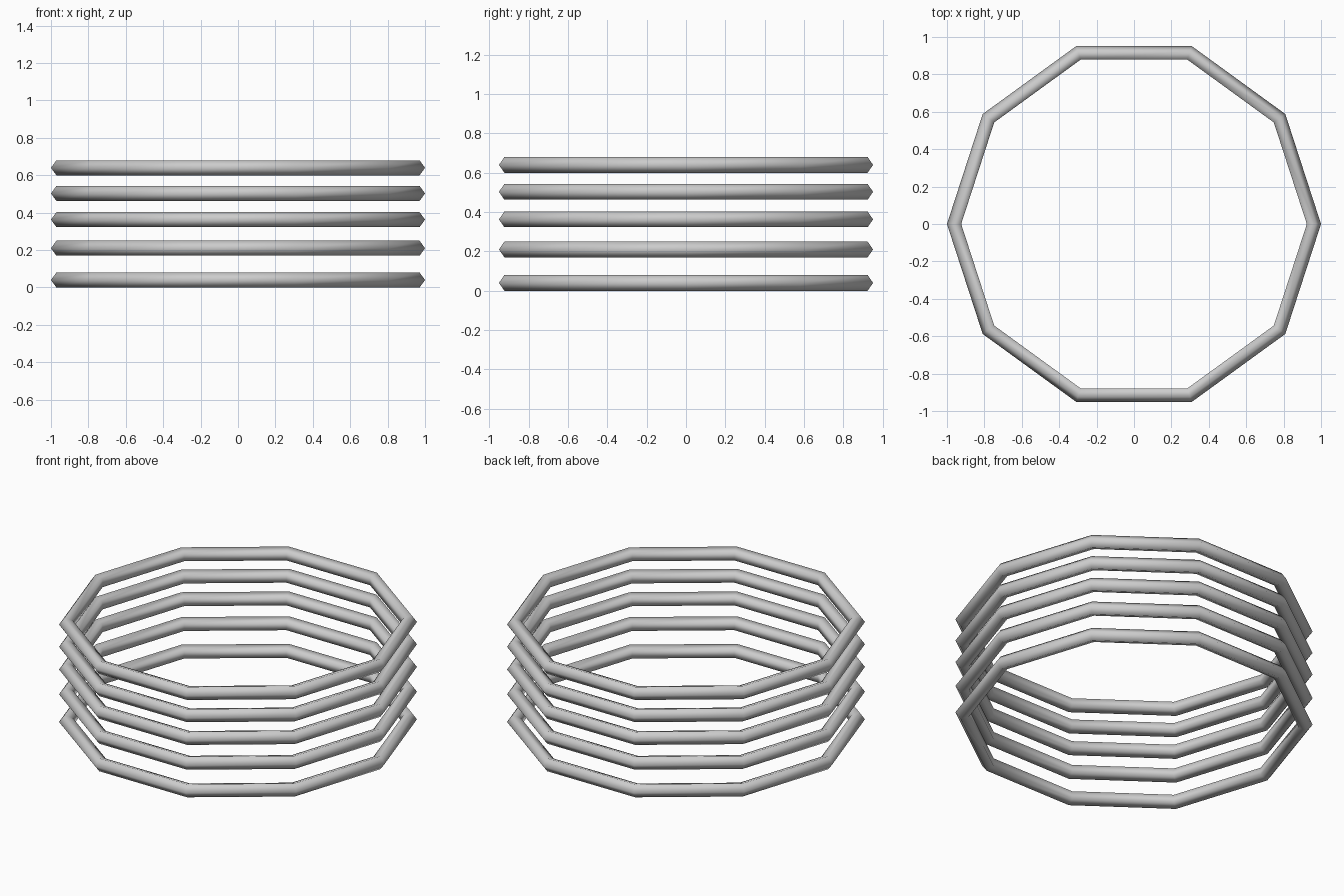
import bpy
import math

cube = bpy.data.objects.get("Cube")
if cube:
    bpy.data.objects.remove(cube, do_unlink=True)

# Plain grey for every ring
grey = bpy.data.materials.new("light_grey")
grey.use_nodes = True
colour = (0.6, 0.6, 0.6, 1.0)
grey.diffuse_color = colour
grey.node_tree.nodes["Principled BSDF"].inputs["Base Color"].default_value = colour

# Tube section is a pentagon with one corner pointing outward
HEIGHT = 0.08
tube_radius = HEIGHT / (2 * math.sin(math.radians(72)))
ring_radius = 1.0 - tube_radius

# Stack of ten-sided rings, slightly closer together towards the top
for i, z in enumerate((0.04, 0.21, 0.363, 0.503, 0.64), 1):
    bpy.ops.mesh.primitive_torus_add(
        major_segments=10, minor_segments=5,
        major_radius=ring_radius, minor_radius=tube_radius,
        location=(0, 0, z))
    ring = bpy.context.object
    ring.name = f"ring_{i}"
    ring.data.materials.append(grey)
    bpy.ops.object.shade_smooth()
